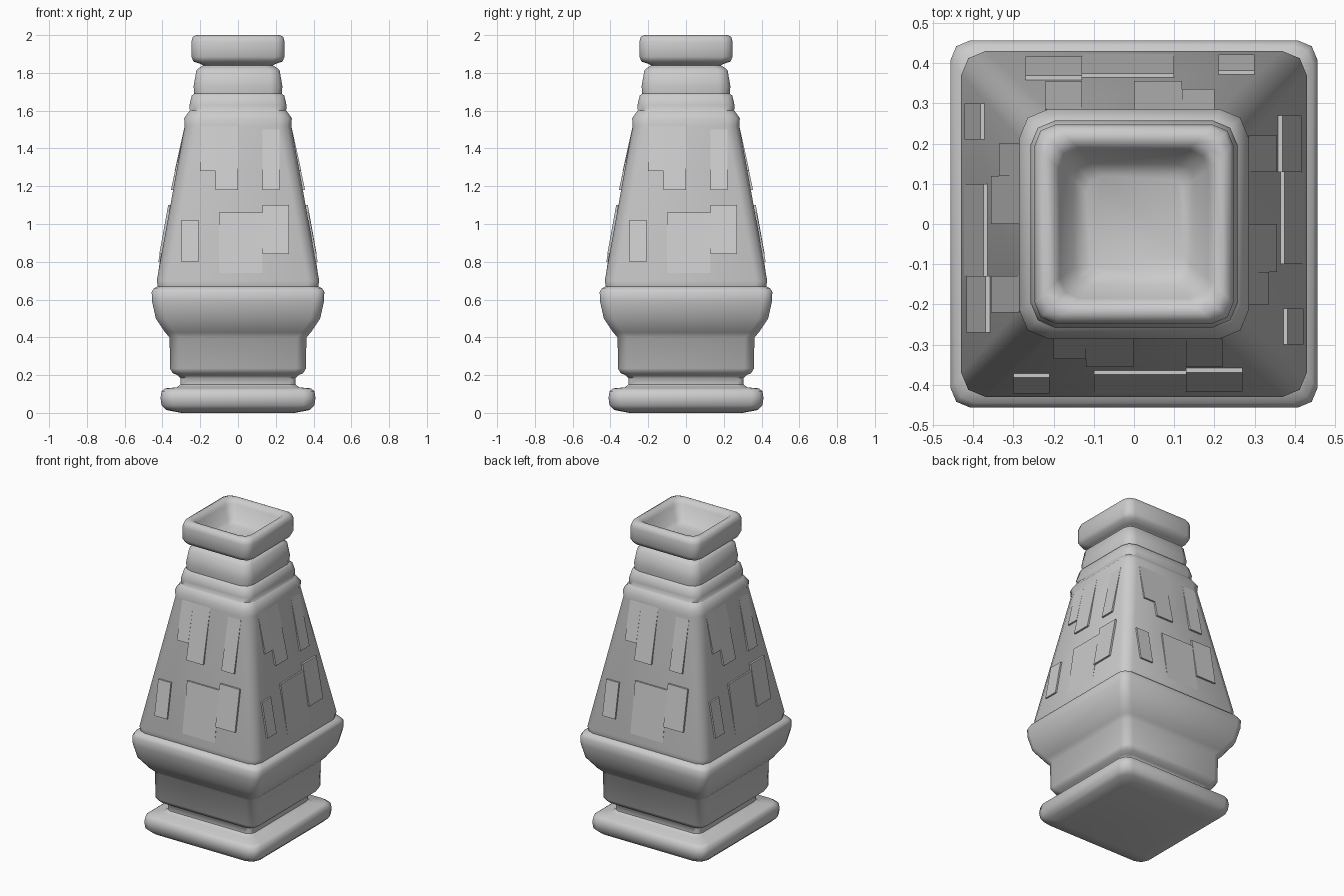
import bpy, bmesh, math
from mathutils import Matrix


def make_object(name, bm, angle):
    bmesh.ops.recalc_face_normals(bm, faces=bm.faces)
    mesh = bpy.data.meshes.new(name)
    bm.to_mesh(mesh)
    bm.free()
    ob = bpy.data.objects.new(name, mesh)
    bpy.context.collection.objects.link(ob)
    bpy.ops.object.select_all(action='DESELECT')
    ob.select_set(True)
    bpy.context.view_layer.objects.active = ob
    bpy.ops.object.shade_smooth_by_angle(angle=math.radians(angle))
    return ob


def square_ring(bm, hw, z, r, seg=2):
    # square cross-section with rounded corners
    verts = []
    for k in range(4):
        for i in range(seg + 1):
            a = math.pi / 2 * (k + i / seg)
            cx = (hw - r) * (1 if k in (0, 3) else -1)
            cy = (hw - r) * (1 if k in (0, 1) else -1)
            verts.append(bm.verts.new((cx + r * math.cos(a), cy + r * math.sin(a), z)))
    return verts


def loft(name, profile):
    bm = bmesh.new()
    rings = [square_ring(bm, *p) for p in profile]
    n = len(rings[0])
    for a, b in zip(rings, rings[1:]):
        for i in range(n):
            j = (i + 1) % n
            bm.faces.new((a[i], a[j], b[j], b[i]))
    bm.faces.new(rings[0])
    bm.faces.new(rings[-1])
    return make_object(name, bm, 50)


# vase body: half-width, height, corner radius, from foot to inside floor
loft("vase_body", [
    (0.30, 0.0, 0.05), (0.38, 0.015, 0.06), (0.405, 0.04, 0.06),
    (0.41, 0.08, 0.06), (0.405, 0.115, 0.06), (0.385, 0.13, 0.06),
    (0.325, 0.135, 0.04), (0.305, 0.15, 0.04), (0.305, 0.185, 0.04),
    (0.32, 0.20, 0.04), (0.345, 0.21, 0.05), (0.36, 0.235, 0.05),
    (0.362, 0.40, 0.05), (0.385, 0.425, 0.05), (0.435, 0.50, 0.05),
    (0.455, 0.59, 0.05), (0.457, 0.64, 0.05), (0.445, 0.66, 0.05),
    (0.425, 0.67, 0.06), (0.43, 0.70, 0.06),
    (0.282, 1.52, 0.07), (0.285, 1.56, 0.07), (0.26, 1.595, 0.06),
    (0.255, 1.60, 0.06), (0.257, 1.63, 0.06), (0.245, 1.68, 0.06),
    (0.232, 1.69, 0.06), (0.235, 1.73, 0.06), (0.22, 1.815, 0.05),
    (0.20, 1.83, 0.05), (0.185, 1.84, 0.05), (0.20, 1.848, 0.05),
    (0.235, 1.86, 0.05), (0.247, 1.885, 0.05), (0.247, 1.965, 0.05),
    (0.24, 1.99, 0.05), (0.222, 2.0, 0.05), (0.20, 1.995, 0.05),
    (0.185, 1.97, 0.05), (0.15, 1.89, 0.04), (0.12, 1.87, 0.04),
])


def wall(z):
    return 0.43 + (z - 0.70) * (0.282 - 0.43) / 0.82


# interlocking relief blocks on each sloping side: x range, z range, raise
blocks = [
    (-0.20, -0.12, 1.28, 1.52, 0.010), (-0.12, 0.00, 1.18, 1.52, 0.012),
    (0.13, 0.22, 1.18, 1.50, 0.012), (-0.10, 0.13, 0.74, 1.06, 0.010),
    (0.13, 0.27, 0.84, 1.10, 0.012), (-0.30, -0.21, 0.80, 1.02, 0.010),
]
bm = bmesh.new()
for side in range(4):
    turn = Matrix.Rotation(side * math.pi / 2, 4, 'Z')
    for x0, x1, z0, z1, h in blocks:
        cube = bmesh.ops.create_cube(bm, size=1)["verts"]
        for v in cube:
            z = z1 if v.co.z > 0 else z0
            x = x1 if v.co.x > 0 else x0
            # the end nearest the band blends back into the wall
            lift = h
            if (v.co.z > 0 and z1 > 1.4) or (v.co.z < 0 and z0 < 0.8):
                lift = 0.0
            v.co = turn @ Matrix.Translation((x, -wall(z) - (lift if v.co.y < 0 else -0.02), z)).translation
make_object("relief_blocks", bm, 30)
